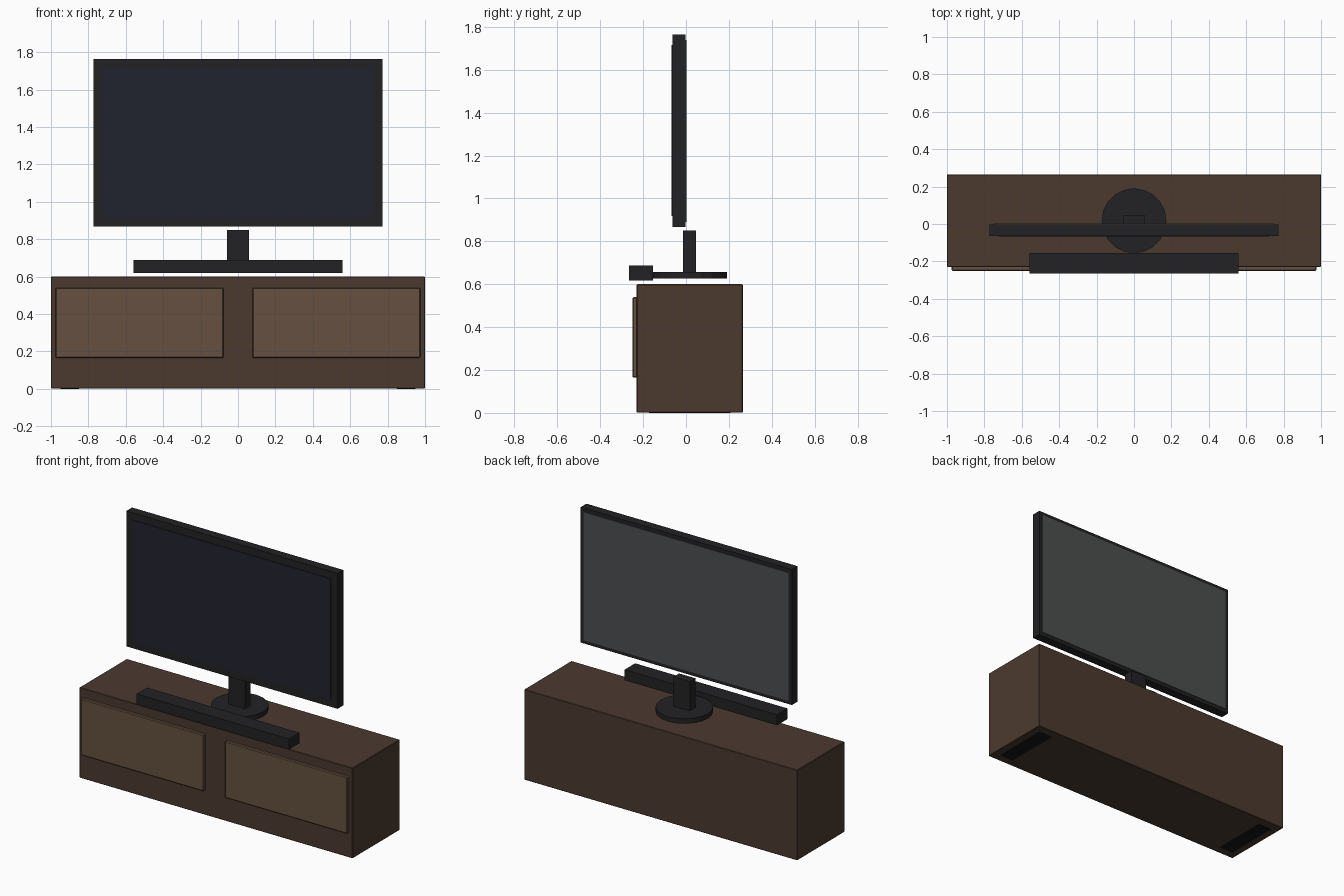
import bpy

if "Cube" in bpy.data.objects:
    bpy.data.objects.remove(bpy.data.objects["Cube"])


def material(name, r, g, b):
    m = bpy.data.materials.new(name)
    m.diffuse_color = (r, g, b, 1)
    m.use_nodes = True
    m.node_tree.nodes["Principled BSDF"].inputs["Base Color"].default_value = m.diffuse_color
    return m


WALNUT = material("walnut", 0.072, 0.042, 0.028)
LIGHT_WOOD = material("light_wood", 0.130, 0.080, 0.050)
BLACK = material("black_plastic", 0.016, 0.016, 0.018)
GLASS = material("screen_glass", 0.0144, 0.0168, 0.0284)
GREY = material("grey_plastic", 0.074, 0.078, 0.080)
RUBBER = material("rubber", 0.008, 0.008, 0.008)


def box(name, x, y, z, mat, bevel=0):
    """Box from (min, max) ranges, with an optional small chamfer."""
    bpy.ops.mesh.primitive_cube_add(
        size=1, location=[(a + b) / 2 for a, b in (x, y, z)])
    ob = bpy.context.object
    ob.name = name
    ob.scale = [b - a for a, b in (x, y, z)]
    bpy.ops.object.transform_apply(location=False, rotation=False, scale=True)
    ob.data.materials.append(mat)
    if bevel:
        mod = ob.modifiers.new("edge", 'BEVEL')
        mod.width = bevel
        mod.segments = 1
    return ob


# Cabinet with two door panels and two runner feet
box("cabinet", (-1, 1), (-0.23, 0.265), (0.002, 0.6), WALNUT, 0.003)
for side, s in (("left", -1), ("right", 1)):
    box(side + "_door", sorted((s * 0.077, s * 0.975)), (-0.25, -0.225),
        (0.165, 0.54), LIGHT_WOOD, 0.005)
    box(side + "_foot", sorted((s * 0.85, s * 0.95)), (-0.173, 0.208),
        (0, 0.04), RUBBER)

# Soundbar
box("soundbar", (-0.558, 0.558), (-0.265, -0.155), (0.618, 0.688), BLACK)

# Stand: round base and neck
bpy.ops.mesh.primitive_cylinder_add(
    vertices=20, radius=0.173, depth=0.032, location=(0, 0.0175, 0.642))
base = bpy.context.object
base.name = "stand_base"
base.data.materials.append(BLACK)
box("stand_neck", (-0.06, 0.06), (-0.014, 0.046), (0.65, 0.85), BLACK)

# Television: housing, screen and back panel
box("tv_housing", (-0.773, 0.773), (-0.063, -0.003), (0.868, 1.764), BLACK)
box("tv_screen", (-0.724, 0.724), (-0.067, -0.05), (0.918, 1.717), GLASS)
box("tv_back_panel", (-0.75, 0.75), (-0.02, 0.002), (0.891, 1.74), GREY)
